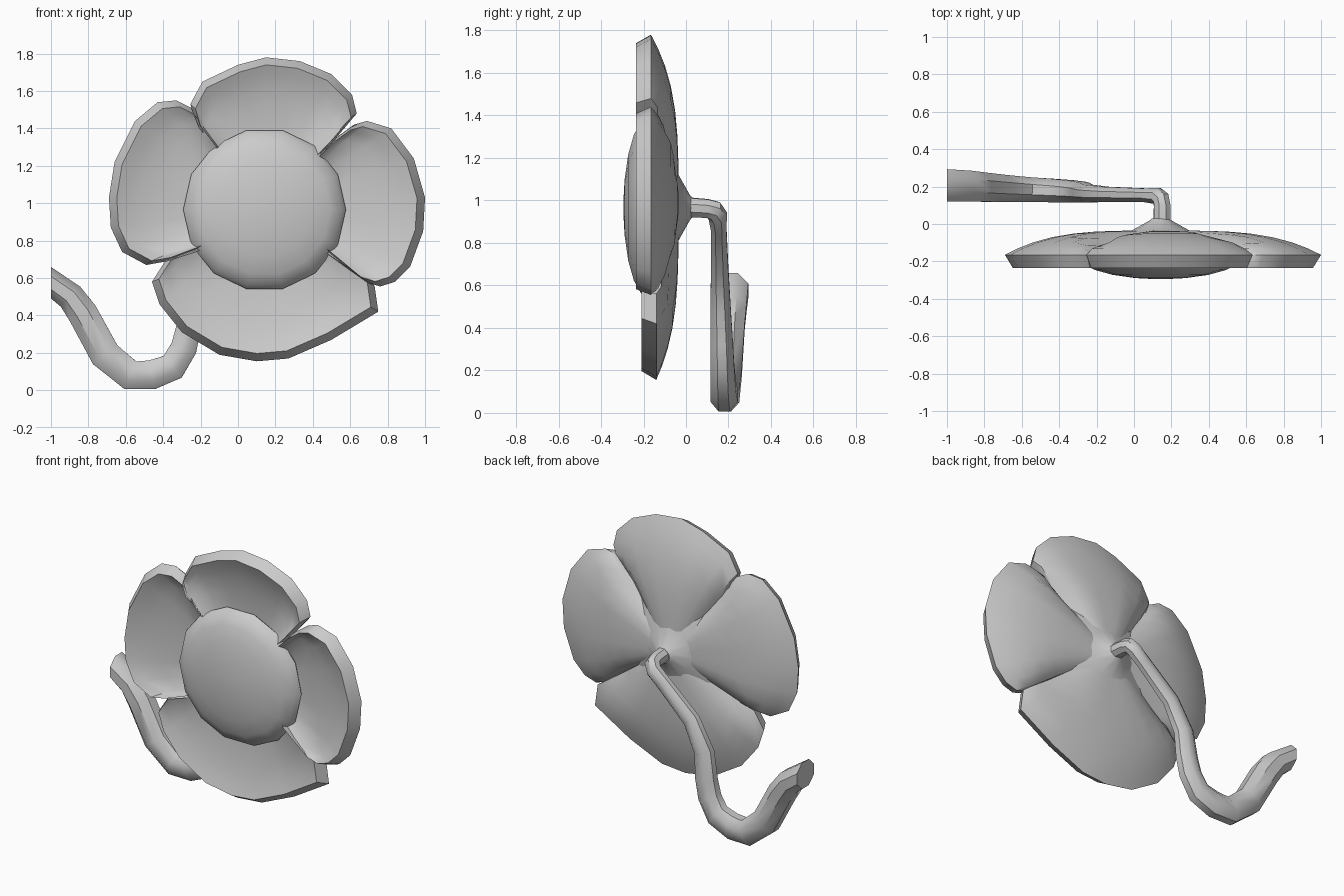
import bpy, bmesh, math
from mathutils import Vector

if "Cube" in bpy.data.objects:
    bpy.data.objects.remove(bpy.data.objects["Cube"])

CX, CZ = 0.142, 0.966          # flower axis (runs along y)


def finish(name, bm, angle=35):
    bmesh.ops.remove_doubles(bm, verts=bm.verts, dist=0.0005)
    bmesh.ops.recalc_face_normals(bm, faces=bm.faces)
    me = bpy.data.meshes.new(name)
    bm.to_mesh(me)
    bm.free()
    ob = bpy.data.objects.new(name, me)
    bpy.context.collection.objects.link(ob)
    bpy.ops.object.select_all(action='DESELECT')
    ob.select_set(True)
    bpy.context.view_layer.objects.active = ob
    bpy.ops.object.shade_smooth_by_angle(angle=math.radians(angle))
    return ob


def skin(bm, rings):
    """Join closed rings of points with quads; returns the vertex rings."""
    vr = [[bm.verts.new(p) for p in r] for r in rings]
    for a, b in zip(vr, vr[1:]):
        n = len(a)
        for i in range(n):
            j = (i + 1) % n
            bm.faces.new((a[i], a[j], b[j], b[i]))
    return vr


def lathe(name, profile, sides, turn=0.0):
    """Spin (radius, y) pairs about the flower axis."""
    bm = bmesh.new()
    rings = []
    for r, y in profile:
        rings.append([(CX + r * math.cos(turn + 2 * math.pi * k / sides), y,
                       CZ + r * math.sin(turn + 2 * math.pi * k / sides)) for k in range(sides)])
    vr = skin(bm, rings)
    bm.faces.new(vr[0])
    bm.faces.new(vr[-1])
    return finish(name, bm)


def petal(name, outline, edge=-0.165):
    """Cupped petal fanned out from the flower axis to an (x, z) outline."""
    hub = Vector((CX, CZ))
    pts = [Vector(p) for p in outline]
    mid = sum(pts, Vector((0, 0))) / len(pts)
    axis = (mid - hub).normalized()
    ang = [axis.angle_signed((p - hub).normalized()) for p in pts]
    lo, hi = min(ang), max(ang)
    wide = [abs(2 * (a - lo) / (hi - lo) - 1) ** 4 for a in ang]
    high = -0.035
    rings = []
    for s in (0.1, 0.28, 0.42, 0.56, 0.7, 0.82, 0.92, 1.0):
        back, front = [], []
        for p, w in zip(pts, wide):
            # fall off towards the tip and, away from the hub, towards the sides
            side = 0.85 * w * min(1, max(0, (s * (p - hub).length - 0.08) / 0.40))
            drop = max(s ** 3.6, side)
            y = high + (edge - high) * drop
            q = hub.lerp(p, s)
            f = hub.lerp(p + (mid - p) * 0.02, s * (1 - 0.045 * s ** 3))
            back.append((q.x, y, q.y))
            front.append((f.x, -0.14 + (edge + 0.07) * drop, f.y))
        rings.append(back + front[::-1])
    bm = bmesh.new()
    vr = skin(bm, rings)
    n = len(pts)
    last = vr[-1]
    for i in range(n - 1):     # outer rim
        bm.faces.new((last[i], last[i + 1], last[2 * n - 2 - i], last[2 * n - 1 - i]))
    return finish(name, bm)


# Four petals
petal("petal_top", [(-0.225, 1.43), (-0.255, 1.53), (-0.19, 1.65), (0, 1.74), (0.15, 1.78),
                    (0.33, 1.76), (0.50, 1.69), (0.61, 1.58), (0.635, 1.48), (0.53, 1.355)])
petal("petal_right", [(0.53, 1.355), (0.62, 1.42), (0.69, 1.44), (0.82, 1.40), (0.94, 1.24),
                      (1.0, 1.03), (0.99, 0.85), (0.92, 0.66), (0.84, 0.58), (0.76, 0.555),
                      (0.68, 0.58), (0.50, 0.73)])
petal("petal_left", [(-0.22, 1.43), (-0.25, 1.51), (-0.33, 1.55), (-0.43, 1.54), (-0.55, 1.44),
                     (-0.66, 1.22), (-0.69, 1.03), (-0.68, 0.87), (-0.62, 0.74), (-0.49, 0.67),
                     (-0.38, 0.69), (-0.22, 0.75)])
petal("petal_bottom", [(-0.22, 0.745), (-0.39, 0.69), (-0.46, 0.58), (-0.42, 0.46), (-0.30, 0.31),
                       (-0.10, 0.19), (0.10, 0.155), (0.27, 0.17), (0.50, 0.27), (0.75, 0.42),
                       (0.73, 0.56), (0.50, 0.73)], edge=-0.14)

# Domed flower centre
dome = [(0.40, -0.13)]
dome += [(0.435 * math.cos(a), -0.175 - 0.12 * math.sin(a))
         for a in (math.radians(d) for d in (0, 18, 36, 54, 72, 86))]
lathe("flower_centre", dome, 14, 0)

# Flared cup behind the petals
lathe("cup", [(0.045, 0.03), (0.06, 0.018), (0.16, -0.038), (0.28, -0.07), (0.37, -0.11)], 12)

# Stem: x, y, z, half width, half depth
path = [(0.15, 0.01, 0.968, 0.047, 0.045), (0.15, 0.10, 0.962, 0.045, 0.044),
        (0.145, 0.132, 0.953, 0.046, 0.046), (0.125, 0.150, 0.925, 0.046, 0.044),
        (0.06, 0.154, 0.87, 0.047, 0.037),
        (-0.15, 0.158, 0.68, 0.054, 0.042), (-0.245, 0.163, 0.50, 0.062, 0.048),
        (-0.265, 0.168, 0.33, 0.068, 0.054), (-0.29, 0.171, 0.225, 0.072, 0.057),
        (-0.35, 0.175, 0.125, 0.077, 0.061),
        (-0.46, 0.18, 0.083, 0.080, 0.065), (-0.575, 0.184, 0.080, 0.082, 0.068),
        (-0.71, 0.19, 0.19, 0.084, 0.074), (-0.83, 0.198, 0.41, 0.082, 0.08),
        (-0.895, 0.203, 0.50, 0.076, 0.084), (-1.0, 0.207, 0.575, 0.070, 0.088)]
P = [Vector(p[:3]) for p in path]
rings = []
for i, p in enumerate(path):
    T = (P[min(i + 1, len(P) - 1)] - P[max(i - 1, 0)]).normalized()
    flat = Vector((T.x, 0, T.z)) if i > 3 else Vector((-0.75, 0, -0.66))
    side = flat.normalized().cross(Vector((0, 1, 0)))
    up = T.cross(side).normalized()
    rings.append([P[i] + side * p[3] * 1.06 * math.cos(a) + up * p[4] * 1.06 * math.sin(a)
                  for a in (math.pi / 8 + k * math.pi / 4 for k in range(8))])
slope = Vector((P[-1].x - P[-2].x, 0, P[-1].z - P[-2].z))
for v in rings[-1]:            # end is cut flat, sliding along the stem
    v.z += slope.z / slope.x * (-1.0 - v.x)
    v.x = -1.0
bm = bmesh.new()
vr = skin(bm, rings)
bm.faces.new(vr[0])
bm.faces.new(vr[-1])
finish("stem", bm, 42)
